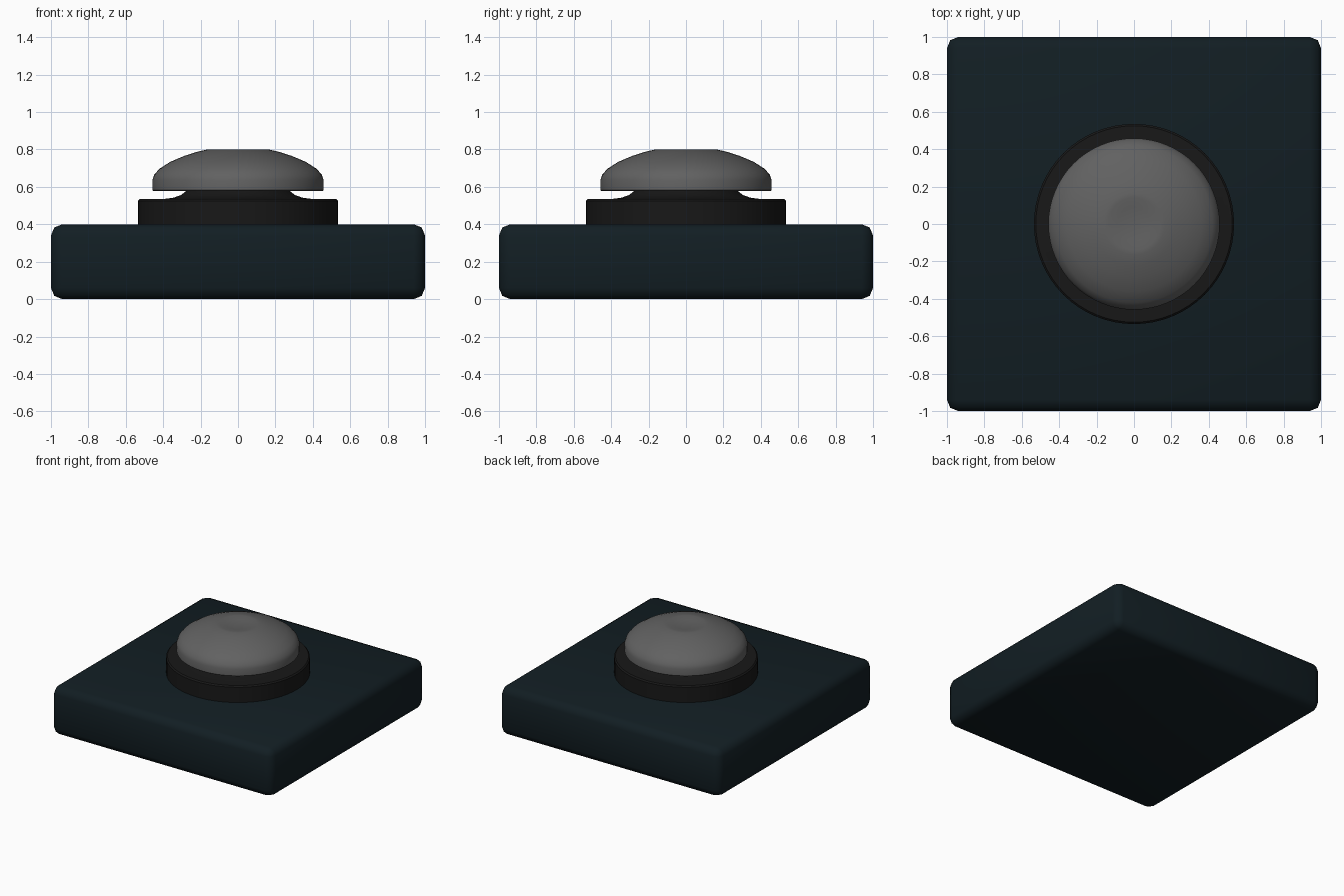
import bpy, bmesh, math

if "Cube" in bpy.data.objects:
    bpy.data.objects.remove(bpy.data.objects["Cube"])


def finish(obj, color, angle=35):
    mat = bpy.data.materials.new(obj.name + "_finish")
    mat.diffuse_color = (*color, 1)
    mat.use_nodes = True
    mat.node_tree.nodes["Principled BSDF"].inputs["Base Color"].default_value = mat.diffuse_color
    obj.data.materials.append(mat)
    bpy.ops.object.select_all(action='DESELECT')
    obj.select_set(True)
    bpy.context.view_layer.objects.active = obj
    bpy.ops.object.shade_smooth_by_angle(angle=math.radians(angle))


def lathe(name, profile, color, steps=64):
    """Spin an (r, z) profile about the z axis."""
    bm = bmesh.new()
    verts = [bm.verts.new((r, 0, z)) for r, z in profile]
    edges = [bm.edges.new(p) for p in zip(verts, verts[1:])]
    bmesh.ops.spin(bm, geom=verts + edges, cent=(0, 0, 0), axis=(0, 0, 1),
                   angle=math.tau, steps=steps)
    bmesh.ops.remove_doubles(bm, verts=bm.verts, dist=1e-4)
    bmesh.ops.recalc_face_normals(bm, faces=bm.faces)
    mesh = bpy.data.meshes.new(name)
    bm.to_mesh(mesh)
    bm.free()
    obj = bpy.data.objects.new(name, mesh)
    bpy.context.collection.objects.link(obj)
    finish(obj, color)
    return obj


# Square base slab with rounded edges
bpy.ops.mesh.primitive_cube_add(size=1, location=(0, 0, 0.2))
base = bpy.context.object
base.name = "base"
base.scale = (2, 2, 0.4)
bpy.ops.object.transform_apply(location=False, scale=True)
bevel = base.modifiers.new("rounded_edges", 'BEVEL')
bevel.width = 0.06
bevel.segments = 2
bpy.ops.object.modifier_apply(modifier=bevel.name)
finish(base, (0.006, 0.013, 0.017), 50)

# Collar with a flared neck under the cap
lathe("collar", [(0, 0.4), (0.535, 0.4), (0.535, 0.525), (0.525, 0.535),
                 (0.40, 0.535), (0.345, 0.542), (0.305, 0.556),
                 (0.275, 0.58), (0, 0.58)], (0.009, 0.009, 0.009))

# Domed push cap with a shallow finger dimple
lathe("button_cap", [(0, 0.577), (0.452, 0.577), (0.458, 0.583), (0.458, 0.637),
                     (0.448, 0.665), (0.42, 0.697), (0.36, 0.735), (0.286, 0.766),
                     (0.22, 0.787), (0.165, 0.80), (0.14, 0.801), (0.09, 0.793),
                     (0, 0.788)], (0.12, 0.12, 0.12))
